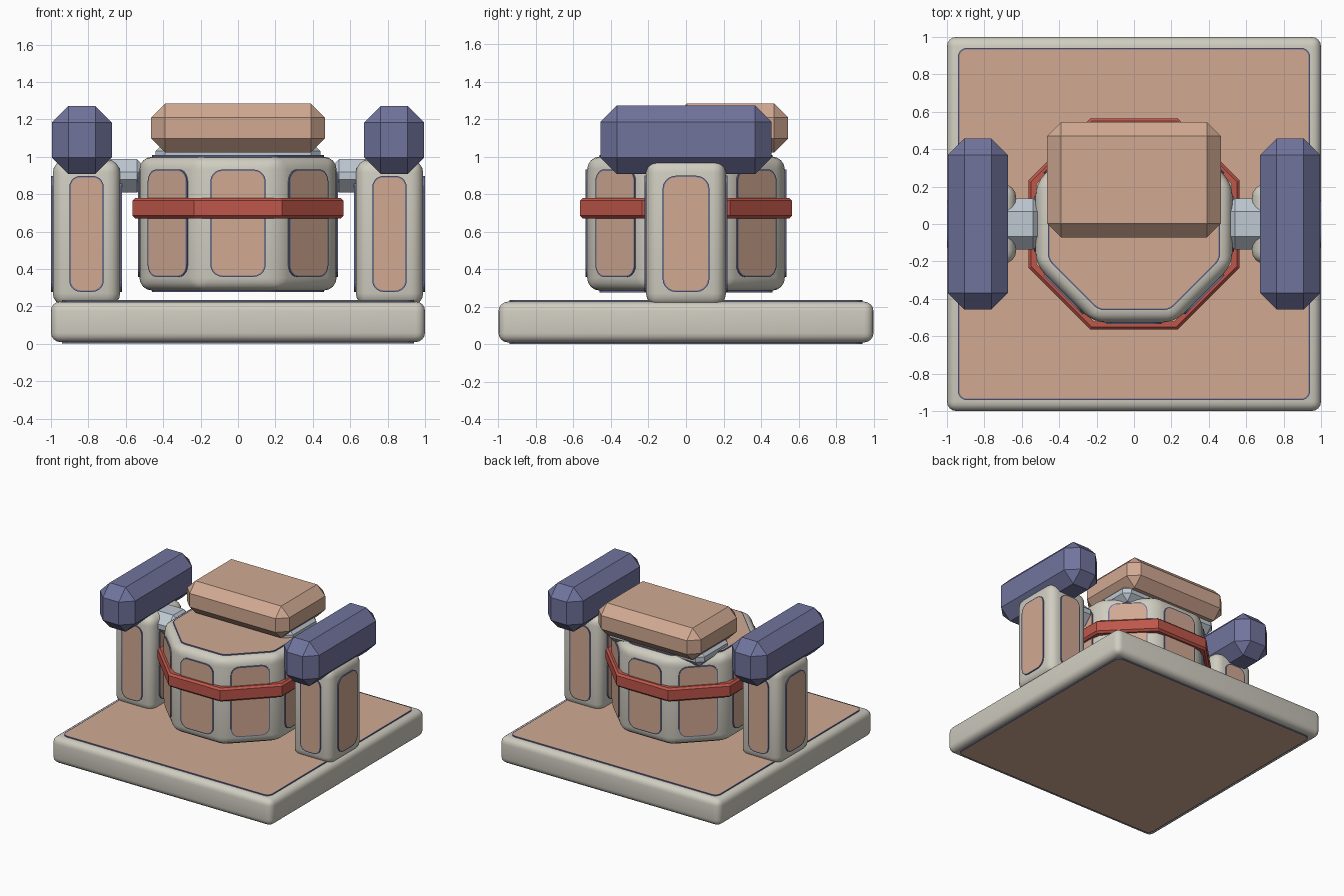
import bpy, bmesh, math
from mathutils import Matrix, Vector

if "Cube" in bpy.data.objects:
    bpy.data.objects.remove(bpy.data.objects["Cube"])


def material(name, rgb):
    m = bpy.data.materials.new(name)
    m.diffuse_color = (*rgb, 1)
    m.use_nodes = True
    m.node_tree.nodes["Principled BSDF"].inputs["Base Color"].default_value = m.diffuse_color
    return m


STONE = material("warm_grey", (0.63, 0.61, 0.53))
TAN = material("tan", (0.64, 0.40, 0.29))
NAVY = material("slate_blue", (0.165, 0.175, 0.34))
RED = material("red", (0.52, 0.095, 0.07))
PALE = material("pale_blue", (0.52, 0.58, 0.65))


def finish(bm, name, mats, matrix=None, smooth=False):
    bmesh.ops.recalc_face_normals(bm, faces=bm.faces[:])
    me = bpy.data.meshes.new(name)
    bm.to_mesh(me)
    bm.free()
    for m in mats:
        me.materials.append(m)
    ob = bpy.data.objects.new(name, me)
    bpy.context.collection.objects.link(ob)
    if matrix:
        ob.matrix_world = matrix
    if smooth:
        bpy.ops.object.select_all(action='DESELECT')
        ob.select_set(True)
        bpy.context.view_layer.objects.active = ob
        bpy.ops.object.shade_smooth_by_angle(angle=math.radians(30))
    return ob


def rect(hx, hy):
    return [(-hx, -hy), (hx, -hy), (hx, hy), (-hx, hy)]


def octagon(apothem):
    r = apothem / math.cos(math.pi / 8)
    return [(r * math.cos(math.pi / 8 + i * math.pi / 4),
             r * math.sin(math.pi / 8 + i * math.pi / 4)) for i in range(8)]


def block(name, outline, center, z0, z1, bevel, segments, mat):
    """Extruded outline with every edge bevelled."""
    bm = bmesh.new()
    x, y = center
    f = bm.faces.new([bm.verts.new((px + x, py + y, z0)) for px, py in outline])
    ext = bmesh.ops.extrude_face_region(bm, geom=[f])
    up = [v for v in ext["geom"] if isinstance(v, bmesh.types.BMVert)]
    bmesh.ops.translate(bm, verts=up, vec=(0, 0, z1 - z0))
    bmesh.ops.recalc_face_normals(bm, faces=bm.faces[:])
    bmesh.ops.bevel(bm, geom=bm.edges[:], offset=bevel, segments=segments,
                    profile=0.5, affect='EDGES')
    return finish(bm, name, [mat], smooth=segments > 1)


def plate(name, outline, radius, origin, normal, lift=0.009):
    """Thin rounded panel: tan face, blue rim and sides."""
    n = Vector(normal).normalized()
    v = Vector((0, 1, 0)) if abs(n.z) > 0.5 else Vector((0, 0, 1))
    u = v.cross(n)
    m = Matrix((u, v, n)).transposed().to_4x4()
    m.translation = Vector(origin)
    bm = bmesh.new()
    bm.faces.new([bm.verts.new((x, y, -0.0005)) for x, y in outline])
    bmesh.ops.bevel(bm, geom=bm.verts[:], offset=radius, segments=5,
                    profile=0.5, affect='VERTICES')
    bm.faces.ensure_lookup_table()
    ext = bmesh.ops.extrude_face_region(bm, geom=[bm.faces[0]])
    up = [g for g in ext["geom"] if isinstance(g, bmesh.types.BMVert)]
    bmesh.ops.translate(bm, verts=up, vec=(0, 0, lift))
    bmesh.ops.recalc_face_normals(bm, faces=bm.faces[:])
    cap = max(bm.faces, key=lambda f: f.calc_center_median().z)
    bmesh.ops.inset_region(bm, faces=[cap], thickness=0.008)
    for f in bm.faces:
        f.material_index = 1
    cap.material_index = 0
    return finish(bm, name, [TAN, NAVY], m)


# base slab with panels above and below
block("base_slab", rect(1.0, 1.0), (0, 0), 0.009, 0.226, 0.05, 4, STONE)
plate("base_top_panel", rect(0.942, 0.942), 0.05, (0, 0, 0.226), (0, 0, 1))
plate("base_bottom_panel", rect(0.942, 0.942), 0.05, (0, 0, 0.009), (0, 0, -1))

# octagonal drum with a panel on every side
block("drum", octagon(0.527), (0, 0), 0.285, 1.0, 0.068, 4, STONE)
for i in range(8):
    a = i * math.pi / 4
    n = Vector((math.cos(a), math.sin(a), 0))
    plate("drum_side_panel", rect(0.148, 0.287), 0.065,
          n * 0.527 + Vector((0, 0, 0.645)), n)
plate("drum_top_panel", octagon(0.46), 0.03, (0, 0, 1.0), (0, 0, 1))
plate("drum_bottom_panel", octagon(0.46), 0.03, (0, 0, 0.285), (0, 0, -1))

# red band around the drum
bm = bmesh.new()
section = [(0.52, 0.67), (0.55, 0.67), (0.565, 0.685),
           (0.565, 0.765), (0.55, 0.78), (0.52, 0.78)]
loops = [[bm.verts.new((x, y, z)) for x, y in octagon(ap)] for ap, z in section]
for k, lower in enumerate(loops):
    upper = loops[(k + 1) % len(loops)]
    for i in range(8):
        j = (i + 1) % 8
        bm.faces.new((lower[i], lower[j], upper[j], upper[i]))
finish(bm, "drum_band", [RED])

# lid block and its support
block("lid_block", rect(0.464, 0.308), (0, 0.237), 1.022, 1.284, 0.075, 1, TAN)
block("lid_support", rect(0.44, 0.2), (0, 0.237), 0.94, 1.08, 0.05, 1, PALE)

# side columns, links to the drum, and top bars
for s, side in ((-1, "left"), (1, "right")):
    cx = 0.81 * s
    block(side + "_column", rect(0.18, 0.213), (cx, 0), 0.2, 0.985, 0.07, 4, STONE)
    for d in (-1, 1):
        plate(side + "_column_side_panel", rect(0.125, 0.31), 0.07,
              (cx + d * 0.18, 0, 0.588), (d, 0, 0))
        plate(side + "_column_end_panel", rect(0.092, 0.31), 0.06,
              (cx, d * 0.213, 0.588), (0, d, 0))
    block(side + "_link", rect(0.14, 0.137), (0.61 * s, 0), 0.808, 0.988, 0.07, 1, PALE)
    block(side + "_top_bar", rect(0.16, 0.457), (0.835 * s, 0), 0.908, 1.272,
          0.088 if s else 0, 1, NAVY)
